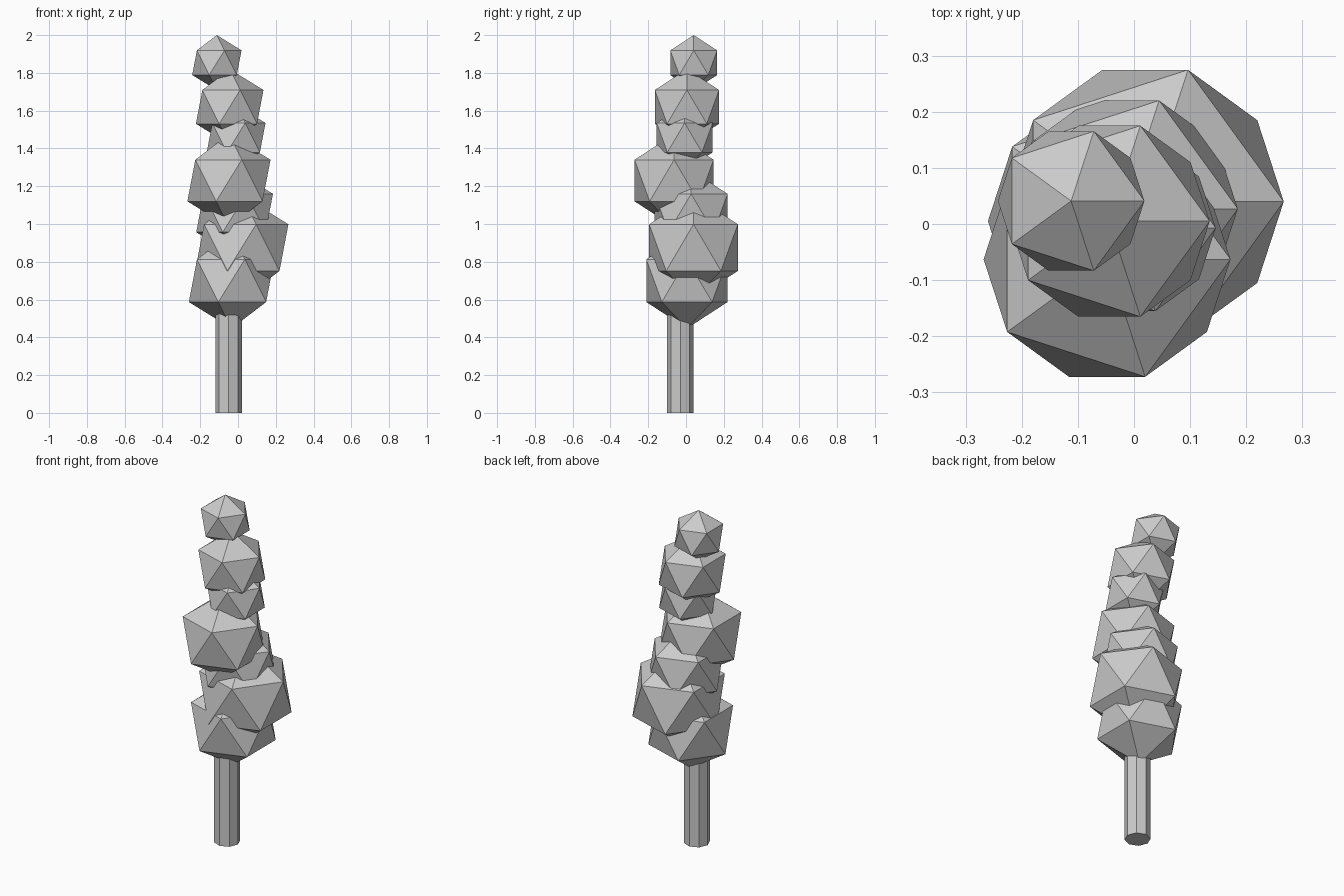
import bpy

if "Cube" in bpy.data.objects:
    bpy.data.objects.remove(bpy.data.objects["Cube"])

# Trunk: eight-sided post running up into the foliage
TRUNK_HEIGHT = 0.8
bpy.ops.mesh.primitive_cylinder_add(vertices=8, radius=0.07, depth=TRUNK_HEIGHT,
                                    location=(-0.05, -0.03, TRUNK_HEIGHT / 2))
bpy.context.object.name = "trunk"

# Foliage: stacked icosahedra, bottom to top (x, y, z, radius)
clumps = [
    (-0.034, 0.005, 0.700, 0.253),
    (0.020, 0.040, 0.875, 0.276),
    (-0.018, 0.027, 1.058, 0.227),
    (-0.048, -0.063, 1.230, 0.246),
    (-0.010, -0.007, 1.457, 0.174),
    (-0.044, 0.005, 1.620, 0.200),
    (-0.112, 0.041, 1.854, 0.146),
]
for i, (x, y, z, r) in enumerate(clumps, 1):
    bpy.ops.mesh.primitive_ico_sphere_add(subdivisions=1, radius=r, location=(x, y, z))
    bpy.context.object.name = f"foliage_clump_{i}"
